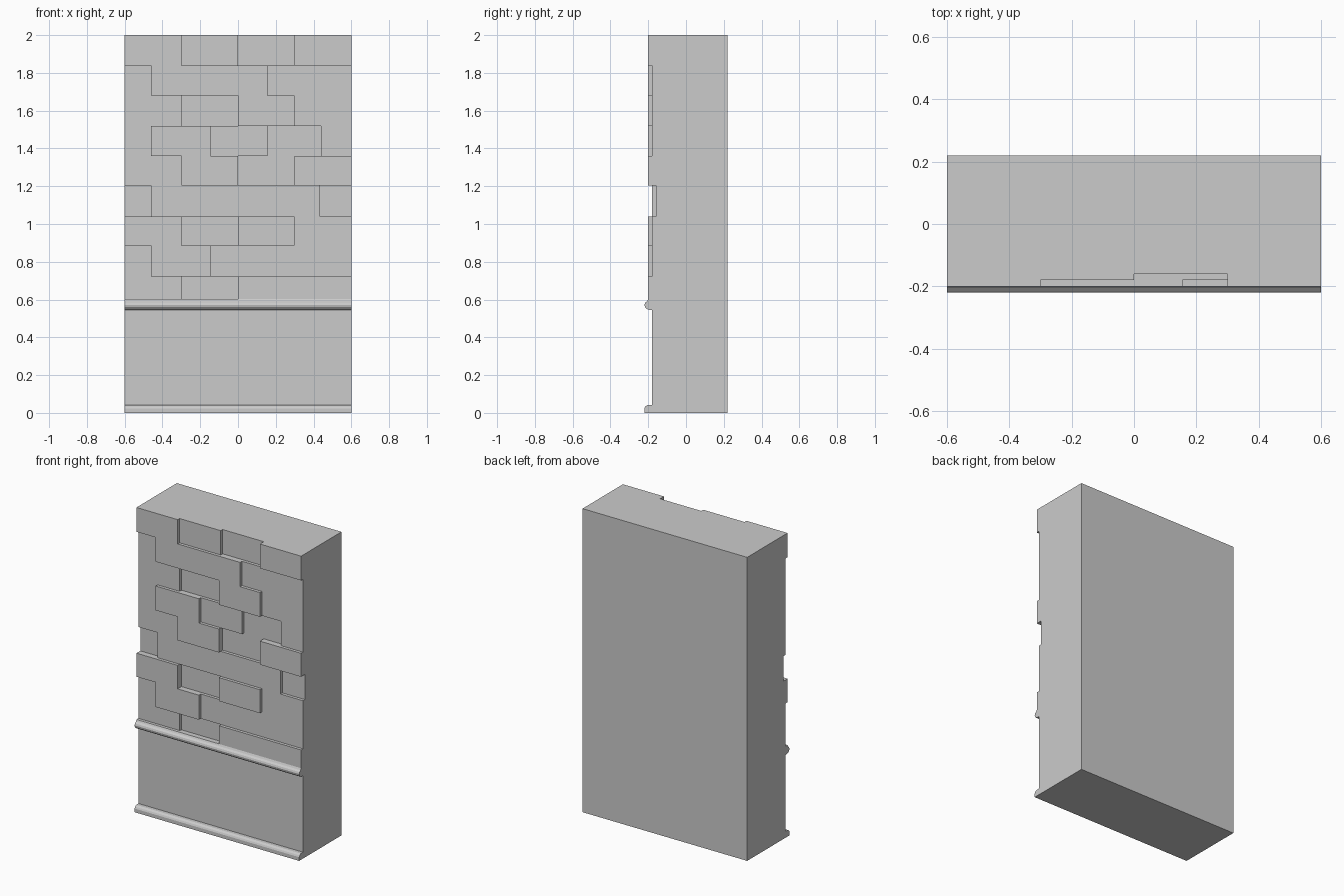
import bpy
import bmesh

if "Cube" in bpy.data.objects:
    bpy.data.objects.remove(bpy.data.objects["Cube"], do_unlink=True)

stone = bpy.data.materials.new("grey stone")
stone.use_nodes = True
stone.diffuse_color = (0.6, 0.6, 0.6, 1)
stone.node_tree.nodes["Principled BSDF"].inputs["Base Color"].default_value = (0.6, 0.6, 0.6, 1)

HALF = 0.6
BACK = 0.22
FRONT = {"high": -0.20, "mid": -0.18, "deep": -0.16}


def extrude_profile(name, profile, x0=-HALF, x1=HALF):
    """Sweep a closed (y, z) profile along x."""
    bm = bmesh.new()
    face = bm.faces.new([bm.verts.new((x0, y, z)) for y, z in profile])
    swept = bmesh.ops.extrude_face_region(bm, geom=[face])
    verts = [g for g in swept["geom"] if isinstance(g, bmesh.types.BMVert)]
    bmesh.ops.translate(bm, verts=verts, vec=(x1 - x0, 0, 0))
    bmesh.ops.recalc_face_normals(bm, faces=bm.faces)
    mesh = bpy.data.meshes.new(name)
    bm.to_mesh(mesh)
    bm.free()
    mesh.materials.append(stone)
    obj = bpy.data.objects.new(name, mesh)
    bpy.context.collection.objects.link(obj)
    return obj


def slab(name, x0, x1, y0, y1, z0, z1):
    return extrude_profile(name, [(y0, z0), (y1, z0), (y1, z1), (y0, z1)], x0, x1)


# Wall core and the plain lower panel
slab("wall_core", -HALF, HALF, FRONT["deep"], BACK, 0, 2)
slab("lower_panel", -HALF, HALF, FRONT["mid"], FRONT["deep"], 0, 0.6)

# Rounded rail and skirting, each running the full width
extrude_profile("rail_moulding", [
    (-0.18, 0.603), (-0.20, 0.603), (-0.206, 0.592), (-0.216, 0.583), (-0.22, 0.572),
    (-0.217, 0.56), (-0.208, 0.55), (-0.195, 0.546), (-0.18, 0.545)])
extrude_profile("skirting", [
    (-0.18, 0), (-0.22, 0), (-0.22, 0.024), (-0.215, 0.034), (-0.203, 0.042), (-0.18, 0.042)])

# Brick courses from the top down: lower edge, then (right end, depth) along x
courses = [
    (1.84, [(-0.3, "high"), (0, "mid"), (0.3, "deep"), (HALF, "high")]),
    (1.68, [(-0.46, "mid"), (0.155, "high"), (HALF, "mid")]),
    (1.52, [(-0.3, "mid"), (0, "deep"), (0.3, "high"), (HALF, "mid")]),
    (1.36, [(-0.46, "mid"), (-0.145, "high"), (0.155, "mid"), (0.44, "deep"), (HALF, "mid")]),
    (1.205, [(-0.3, "mid"), (0, "high"), (0.3, "deep"), (HALF, "high")]),
    (1.04, [(-0.46, "deep"), (0.435, "mid"), (HALF, "deep")]),
    (0.885, [(-0.3, "high"), (0, "deep"), (0.3, "high"), (HALF, "mid")]),
    (0.723, [(-0.46, "mid"), (-0.145, "high"), (HALF, "mid")]),
    (0.6, [(-0.3, "mid"), (0, "deep"), (HALF, "high")]),
]
top = 2.0
for row, (bottom, bricks) in enumerate(courses, 1):
    left = -HALF
    for col, (right, depth) in enumerate(bricks, 1):
        if depth != "deep":
            slab(f"brick_{row}_{col}", left, right, FRONT[depth], FRONT["deep"], bottom, top)
        left = right
    top = bottom
